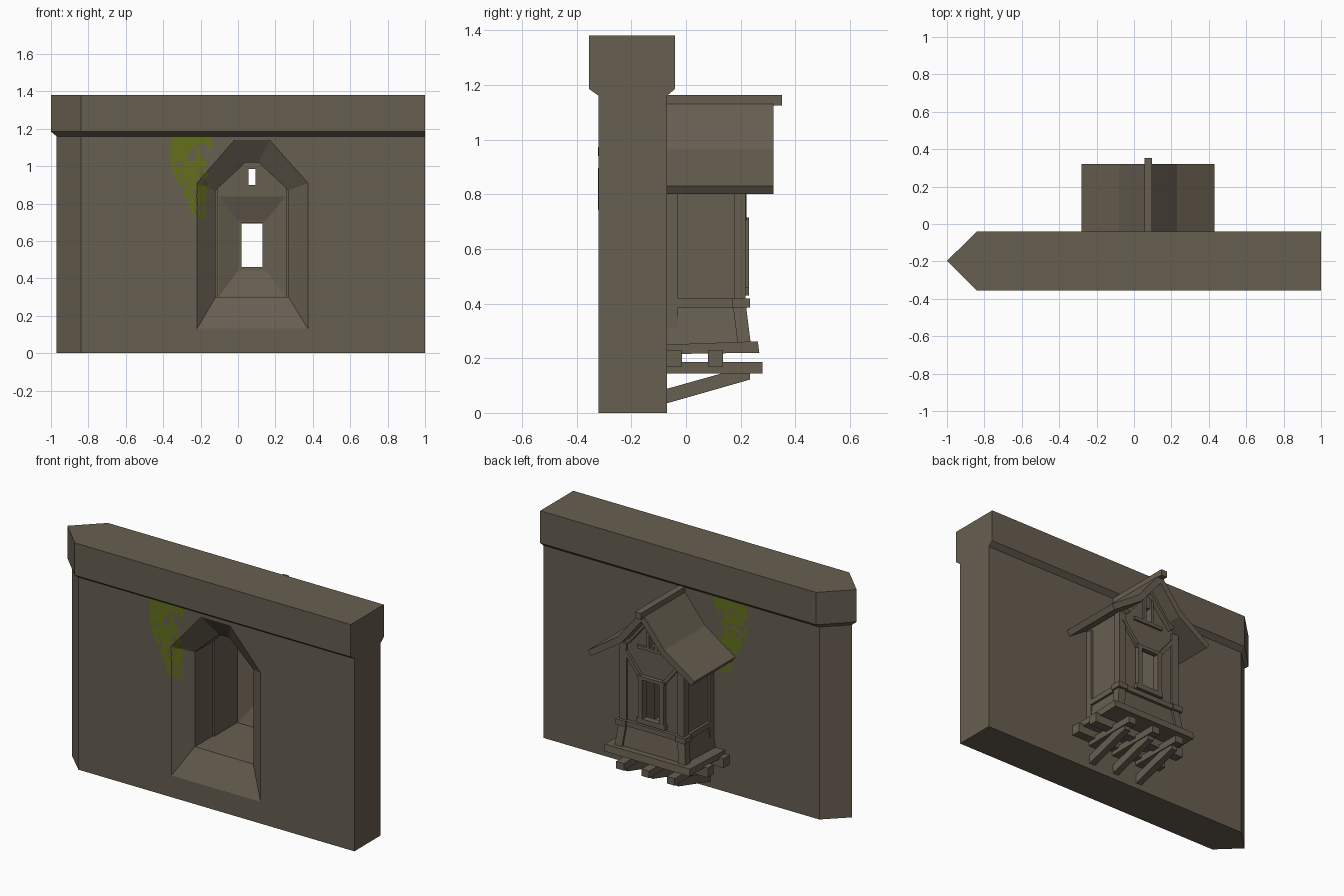
import bpy, bmesh, math, random
from mathutils import Vector

if "Cube" in bpy.data.objects:
    bpy.data.objects.remove(bpy.data.objects["Cube"])

random.seed(4)
CX = 0.075  # centre line of the hanging house and niche


def material(name, rgb):
    m = bpy.data.materials.new(name)
    m.diffuse_color = (*rgb, 1)
    m.use_nodes = True
    m.node_tree.nodes["Principled BSDF"].inputs["Base Color"].default_value = m.diffuse_color
    return m


STONE = material("grey brown stone", (0.135, 0.113, 0.081))
MOSS = material("moss green", (0.125, 0.160, 0.012))


def make(name, verts, faces, mat=STONE):
    me = bpy.data.meshes.new(name)
    me.from_pydata(verts, [], faces)
    bm = bmesh.new()
    bm.from_mesh(me)
    bmesh.ops.recalc_face_normals(bm, faces=bm.faces)
    bm.to_mesh(me)
    bm.free()
    me.materials.append(mat)
    ob = bpy.data.objects.new(name, me)
    bpy.context.collection.objects.link(ob)
    return ob


def loft(name, rings):
    """Solid through equal-length closed rings, capped at both ends."""
    n = len(rings[0])
    verts = [p for r in rings for p in r]
    faces = [tuple(range(n)), tuple(range(len(verts) - n, len(verts)))]
    for k in range(len(rings) - 1):
        for i in range(n):
            j = (i + 1) % n
            faces.append((k * n + i, k * n + j, (k + 1) * n + j, (k + 1) * n + i))
    return make(name, verts, faces)


def xz(pts, y):
    return [(x, y, z) for x, z in pts]


def rect(x0, x1, z0, z1):
    return [(x0, z0), (x1, z0), (x1, z1), (x0, z1)]


def box(name, x0, x1, y0, y1, z0, z1):
    return loft(name, [xz(rect(x0, x1, z0, z1), y) for y in (y0, y1)])


def bar(name, a, b, width, y0, y1):
    """Timber in the xz plane from a to b."""
    a, b = Vector(a), Vector(b)
    d = (b - a).normalized() * width / 2
    s = Vector((-d.y, d.x))
    pts = [a + s, b + s, b - s, a - s]
    return loft(name, [xz(pts, y) for y in (y0, y1)])


def cut(ob, cutter):
    m = ob.modifiers.new("opening", "BOOLEAN")
    m.operation, m.solver, m.object = "DIFFERENCE", "EXACT", cutter
    bpy.context.view_layer.update()
    me = bpy.data.meshes.new_from_object(
        ob.evaluated_get(bpy.context.evaluated_depsgraph_get()))
    ob.modifiers.clear()
    ob.data = me
    bpy.data.objects.remove(cutter)


# Wall with pointed end and wider coping
plan = [(-0.97, -0.195), (-0.84, -0.32), (1, -0.32), (1, -0.07), (-0.84, -0.07)]
cap = [(-1, -0.197), (-0.84, -0.355), (1, -0.355), (1, -0.04), (-0.84, -0.04)]
wall = loft("wall", [[(x, y, z) for x, y in p] for p, z in
                     ((plan, 0), (plan, 1.16), (cap, 1.185), (cap, 1.38))])

# Splayed niche running through the wall
outer = [(-.22, .13), (.375, .13), (.375, .91), (.17, 1.14), (-.02, 1.14), (-.22, .91)]
inner = [(-.12, .30), (.27, .30), (.27, .87), (.11, 1.02), (.04, 1.02), (-.12, .87)]
cut(wall, loft("niche_cutter", [xz(outer, -.3205), xz(inner, -.24), xz(inner, -.02)]))

# Gable wall with splayed window and small slit
gable = [(CX - .195, .26), (CX + .195, .26), (CX + .195, .89), (CX, 1.10), (CX - .195, .89)]
front = loft("house_gable_wall", [xz(gable, y) for y in (.15, .205)])
cut(front, loft("window_cutter", [
    xz(rect(CX - .18, CX + .18, .30, .84), .149),
    xz(rect(CX - .075, CX + .075, .44, .71), .19),
    xz(rect(CX - .056, CX + .056, .46, .70), .191),
    xz(rect(CX - .056, CX + .056, .46, .70), .25)]))
cut(front, box("slit_cutter", CX - .018, CX + .018, .1, .3, .90, .985))

# Floor, platform and flared skirt
box("house_floor", CX - .195, CX + .195, -.07, .15, .25, .30)
platform = loft("platform", [
    [(x, y, z) for y, z in ((-.07, .215), (.268, .22), (.263, .262), (-.07, .25))]
    for x in (CX - .285, CX + .285)])
sk = lambda w, y, z: [(CX - w, -.07, z), (CX + w, -.07, z), (CX + w, y, z), (CX - w, y, z)]
skirt = loft("skirt", [sk(.222, .224, .25), sk(.202, .208, .39)])
cut(skirt, box("skirt_cutter", CX - .19, CX + .19, -.1, .15, .30, .5))
cut(skirt, box("skirt_front_cutter", CX - .19, CX + .19, .12, .19, .30, .5))

# Side walls, posts, rails and braces mirrored about the centre line
for s, side in ((-1, "left"), (1, "right")):
    def sbox(name, a, b, *r):
        lo, hi = sorted((CX + s * a, CX + s * b))
        return box(f"{side}_{name}", lo, hi, *r)
    sbox("side_wall", .185, .2, -.07, .2, .26, .90)
    sbox("wall_post", .19, .213, -.07, -.03, .25, .87)
    sbox("corner_post", .17, .215, .175, .218, .39, .88)
    sbox("side_rail", .19, .217, -.03, .18, .385, .418)
    sbox("rail_block", .165, .232, .17, .235, .385, .418)
    loft(side + "_skirt_post", [
        [(CX + s * x, y, z) for x, y in
         ((e - .048, e - .048), (e, e - .048), (e, e), (e - .048, e))]
        for e, z in ((.236, .26), (.22, .39))])
    bar(side + "_brace", (CX + s * .185, .84), (CX + s * .08, .71), .022, .2, .222)
    sbox("window_jamb", .056, .085, .2, .23, .44, .71)
    sbox("slit_jamb", .018, .036, .2, .218, .88, 1.04)
    bar(side + "_gable_rafter", (CX, 1.095), (CX + s * .165, .9), .035, .2, .235)
    # Bent roof slope, extruded along y
    prof = [(0, 1.155), (.155, .965), (.355, .83), (.335, .80), (.135, .93), (0, 1.095)]
    loft(side + "_roof_slope",
         [xz([(CX + s * x, z) for x, z in prof], y) for y in (-.07, .32)])

box("ridge_beam", CX - .02, CX + .02, -.07, .352, 1.125, 1.163)
box("front_rail", CX - .19, CX + .19, .2, .226, .388, .418)
box("window_sill", CX - .095, CX + .095, .2, .23, .43, .46)
box("window_head", CX - .09, CX + .09, .2, .23, .695, .715)
box("slit_sill", CX - .10, CX + .10, .2, .218, .872, .892)

# Joists, beams and struts under the platform
for y in (-.07, .08):
    box("cross_joist", CX - .315, CX + .315, y, y + .055, .17, .228)
for dx in (-.17, 0, .17):
    x0, x1 = CX + dx - .026, CX + dx + .026
    box("support_beam", x0, x1, -.07, .28, .145, .187)
    loft("strut", [[(x, y, z) for y, z in
                    ((-.07, .035), (.235, .122), (.235, .147), (.14, .147), (-.07, .088))]
                   for x in (x0 + .006, x1 - .006)])

# Moss patches hanging under the coping on both wall faces
STEP = 0.022


def front_y(x, z):
    """Front face depth, following the niche splay."""
    if z < .91:
        return -.322 + .8 * max(0, x + .22)
    return -.322 + .55 * max(0, x + .22 - (z - .91) * .87)


for name, depth in (("front_moss", front_y), ("back_moss", lambda x, z: -.068)):
    verts, faces = [], []
    for r in range(20):
        z = 1.16 - (r + 1) * STEP
        left = -.36 if z > .99 else -.36 + (.99 - z) * .45
        right = -.14 if z > 1.08 else -.165 - (1.08 - z) * .05
        for c in range(round((right - left) / STEP)):
            x = left + c * STEP
            if r > 1 and random.random() > (.84 if x < -.22 or z < .95 else .6):
                continue
            k = len(verts)
            verts += [(a, depth(a, b), b) for a, b in rect(x, x + STEP, z, z + STEP)]
            q = (k, k + 1, k + 2, k + 3)
            faces.append(q if name == "front_moss" else q[::-1])
    me = bpy.data.meshes.new(name)
    me.from_pydata(verts, [], faces)
    me.materials.append(MOSS)
    bpy.context.collection.objects.link(bpy.data.objects.new(name, me))
